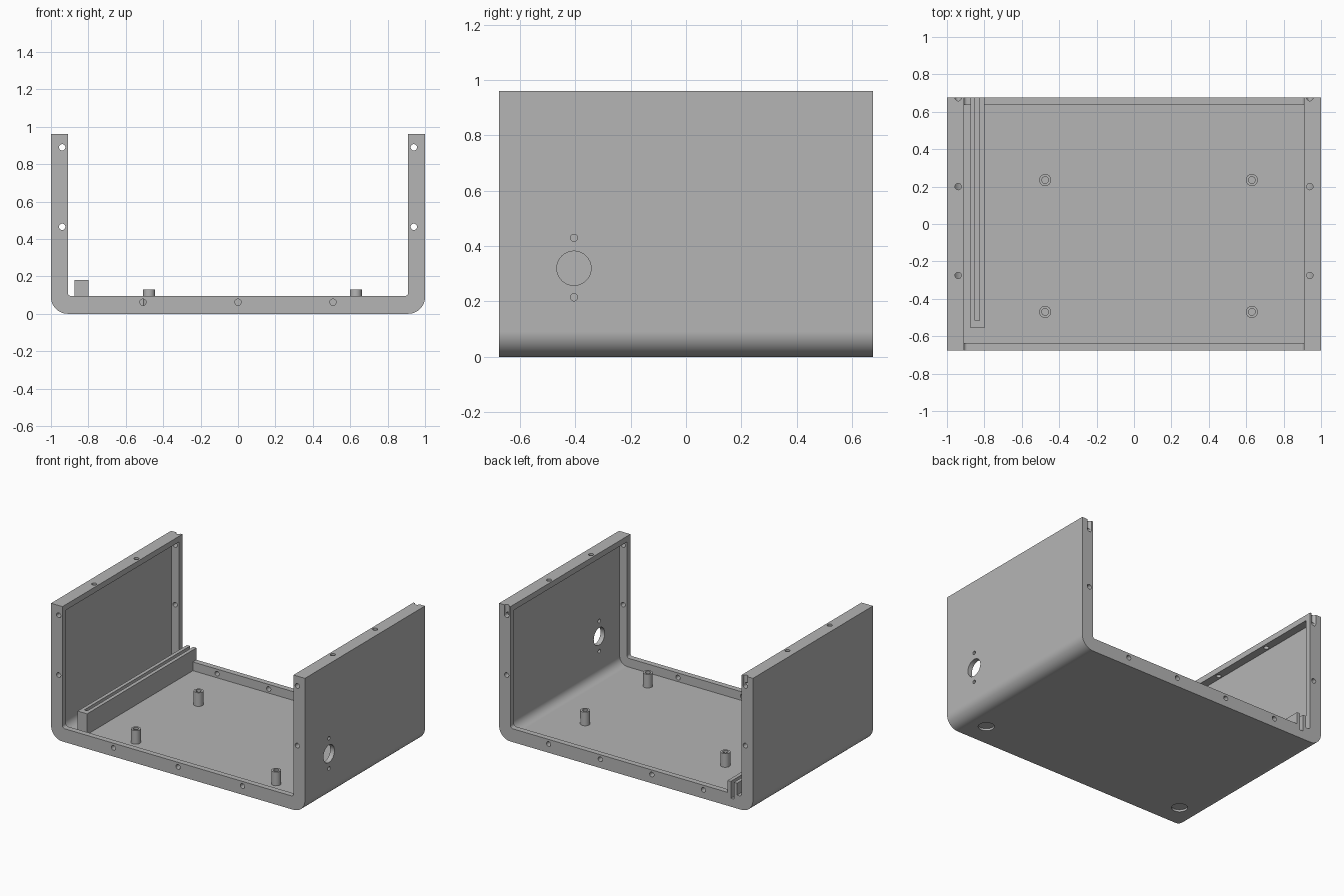
import bpy, bmesh
from math import sin, cos, pi, radians
from mathutils import Matrix

old = bpy.data.objects.get("Cube")
if old:
    bpy.data.objects.remove(old, do_unlink=True)

HALF_Y, HEIGHT = 0.675, 0.96
RIM_Y = 0.635          # inner face of the end rims
SCREW_X = 0.94         # screw line in the side walls

grey = bpy.data.materials.new("grey")
grey.use_nodes = True
grey.diffuse_color = (0.46, 0.46, 0.46, 1)
grey.node_tree.nodes["Principled BSDF"].inputs["Base Color"].default_value = grey.diffuse_color


def finish(name, bm):
    bmesh.ops.recalc_face_normals(bm, faces=bm.faces)
    mesh = bpy.data.meshes.new(name)
    bm.to_mesh(mesh)
    bm.free()
    mesh.materials.append(grey)
    obj = bpy.data.objects.new(name, mesh)
    bpy.context.collection.objects.link(obj)
    return obj


def trough(name, half_x, half_y, z0, z1, r, steps=14):
    """Block along y whose two lower edges are rounded."""
    pts = [(half_x, z1)]
    for i in range(steps + 1):
        a = i / steps * pi / 2
        pts.append((half_x - r + r * cos(a), z0 + r - r * sin(a)))
    pts += [(-x, z) for x, z in reversed(pts)]
    bm = bmesh.new()
    face = bm.faces.new([bm.verts.new((x, -half_y, z)) for x, z in pts])
    side = bmesh.ops.extrude_face_region(bm, geom=[face])["geom"]
    verts = [v for v in side if isinstance(v, bmesh.types.BMVert)]
    bmesh.ops.translate(bm, verts=verts, vec=(0, 2 * half_y, 0))
    return finish(name, bm)


def block(name, x0, x1, y0, y1, z0, z1):
    bm = bmesh.new()
    bmesh.ops.create_cube(bm, size=1)
    bmesh.ops.scale(bm, verts=bm.verts, vec=(x1 - x0, y1 - y0, z1 - z0))
    bmesh.ops.translate(bm, verts=bm.verts,
                        vec=((x0 + x1) / 2, (y0 + y1) / 2, (z0 + z1) / 2))
    return finish(name, bm)


def rod(name, centre, r, length, axis="Z", sides=24):
    bm = bmesh.new()
    bmesh.ops.create_cone(bm, cap_ends=True, segments=sides, radius1=r, radius2=r, depth=length)
    turn = {"X": Matrix.Rotation(pi / 2, 4, "Y"), "Y": Matrix.Rotation(pi / 2, 4, "X"),
            "Z": Matrix.Identity(4)}[axis]
    bmesh.ops.transform(bm, matrix=Matrix.Translation(centre) @ turn, verts=bm.verts)
    return finish(name, bm)


def combine(target, tool, operation="DIFFERENCE"):
    mod = target.modifiers.new("combine", "BOOLEAN")
    mod.operation, mod.solver, mod.object = operation, "EXACT", tool
    with bpy.context.temp_override(object=target, active_object=target):
        bpy.ops.object.modifier_apply(modifier=mod.name)
    bpy.data.objects.remove(tool, do_unlink=True)


# U-shaped case: open middle, then a deeper pocket that leaves rims and a top lip
case = trough("case_body", 1.0, HALF_Y, 0, HEIGHT, 0.09)
combine(case, trough("opening", 0.91, 1.0, 0.095, 1.2, 0.018, 6))
combine(case, trough("pocket", 0.967, RIM_Y, 0.033, 0.92, 0.06))

# Slotted board holder along one wall
combine(case, block("holder", -0.875, -0.80, -0.555, HALF_Y, 0.015, 0.18), "UNION")
combine(case, block("slot", -0.85, -0.826, -0.515, 0.8, 0.06, 0.3))

# Hollow standoffs on the floor
for x in (-0.475, 0.63):
    for y in (-0.47, 0.235):
        combine(case, rod("standoff", (x, y, 0.075), 0.032, 0.11), "UNION")
        combine(case, rod("bore", (x, y, 0.14), 0.018, 0.18))

# Screw holes through the end rims and the top lip
holes = [(x, -HALF_Y, 0.062, "Y") for x in (-0.508, 0, 0.508)]
holes += [(x, HALF_Y, 0.062, "Y") for x in (-0.61, -0.203, 0.203, 0.61)]
for x in (-SCREW_X, SCREW_X):
    holes += [(x, y, z, "Y") for y in (-HALF_Y, HALF_Y) for z in (0.465, 0.89)]
    holes += [(x, y, HEIGHT, "Z") for y in (-0.275, 0.2, HALF_Y)]
for x, y, z, axis in holes:
    combine(case, rod("screw_hole", (x, y, z), 0.017, 0.14, axis, 16))

# Connector opening with two fixing holes in the other wall
for z, r in ((0.32, 0.062), (0.43, 0.013), (0.215, 0.013)):
    combine(case, rod("port", (1.0, -0.405, z), r, 0.16, "X", 32))

# Shallow foot recesses underneath
for x in (-0.81, 0.81):
    combine(case, rod("foot_recess", (x, -0.51, 0), 0.052, 0.03, "Z", 32))

# Smooth rounded faces, crisp edges
bpy.ops.object.select_all(action="DESELECT")
case.select_set(True)
bpy.context.view_layer.objects.active = case
bpy.ops.object.shade_smooth_by_angle(angle=radians(30))
weighted = case.modifiers.new("even_shading", "WEIGHTED_NORMAL")
weighted.keep_sharp = True
